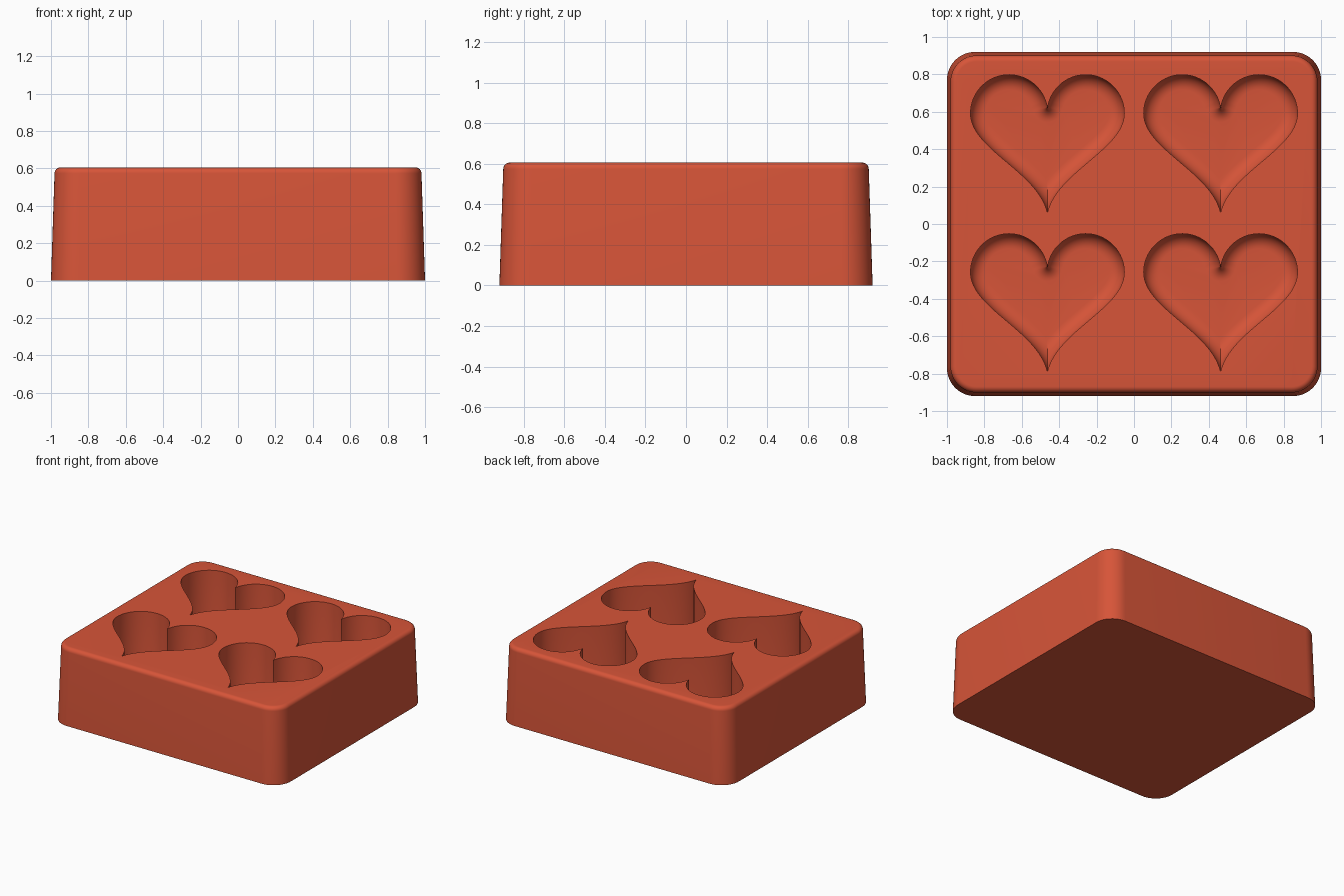
import bpy, bmesh, math
from mathutils import Vector

cube = bpy.data.objects.get("Cube")
if cube:
    bpy.data.objects.remove(cube, do_unlink=True)

clay = bpy.data.materials.new("terracotta red")
clay.use_nodes = True
clay.diffuse_color = (0.68, 0.09, 0.04, 1)
clay.node_tree.nodes["Principled BSDF"].inputs["Base Color"].default_value = clay.diffuse_color

HEIGHT, FLOOR, COVE, STEPS = 0.605, 0.1, 0.08, 8


def loft(bm, rings):
    """Skin stacked rings of points and cap both ends."""
    loops = [[bm.verts.new(p) for p in ring] for ring in rings]
    for a, b in zip(loops, loops[1:]):
        for i in range(len(a)):
            j = (i + 1) % len(a)
            bm.faces.new((a[i], a[j], b[j], b[i]))
    bm.faces.new(loops[0])
    bm.faces.new(loops[-1])


def make_object(name, bm):
    bmesh.ops.remove_doubles(bm, verts=bm.verts, dist=0.0002)
    bmesh.ops.recalc_face_normals(bm, faces=bm.faces)
    mesh = bpy.data.meshes.new(name)
    bm.to_mesh(mesh)
    bm.free()
    mesh.materials.append(clay)
    ob = bpy.data.objects.new(name, mesh)
    bpy.context.collection.objects.link(ob)
    return ob


def rounded_rectangle(hx, hy, r, z, n=12):
    pts = []
    for k, (sx, sy) in enumerate(((1, 1), (-1, 1), (-1, -1), (1, -1))):
        for i in range(n + 1):
            a = math.pi / 2 * (k + i / n)
            pts.append((sx * (hx - r) + r * math.cos(a), sy * (hy - r) + r * math.sin(a), z))
    return pts


# Half of the heart outline: points paired with inward normals
def half_heart():
    notch = Vector((0, 0.624))
    # fan around the notch
    pairs = [(notch, Vector((math.sin(a), -math.cos(a))))
             for a in (math.pi / 2 * i / 8 for i in range(9))]
    # round lobe
    centre, r = Vector((0.205, 0.592)), 0.206
    for i in range(1, 33):
        a = math.radians(170 * (1 - i / 32))
        d = Vector((math.cos(a), math.sin(a)))
        pairs.append((centre + r * d, -d))
    # flowing side down to the tip
    p = [Vector(v) for v in ((0.411, 0.592), (0.411, 0.4), (0.05, 0.28), (0, 0.06))]
    for i in range(1, 33):
        t = i / 32
        s = 1 - t
        pos = s**3 * p[0] + 3 * s * s * t * p[1] + 3 * s * t * t * p[2] + t**3 * p[3]
        tan = s * s * (p[1] - p[0]) + 2 * s * t * (p[2] - p[1]) + t * t * (p[3] - p[2])
        tan.normalize()
        pairs.append((pos, Vector((tan.y, -tan.x))))
    return pairs


def heart_ring(pairs, inset, cx, dy, z):
    pts = [pos + nrm * inset for pos, nrm in pairs]
    # trim the inset side where it meets the centre line
    for i in range(len(pts) // 2, len(pts)):
        if pts[i].x <= 0:
            a, b = pts[i - 1], pts[i]
            t = a.x / (a.x - b.x) if a.x > b.x else 0
            pts[i:] = [Vector((0, a.y + (b.y - a.y) * t)) for _ in pts[i:]]
            break
    pts[0].x = pts[-1].x = 0
    full = pts + [Vector((-v.x, v.y)) for v in reversed(pts[1:-1])]
    return [(cx + v.x, v.y + dy, z) for v in full]


# Tapered block with a softened top edge
bm = bmesh.new()
edge = 0.032
rings = [rounded_rectangle(1, 0.92, 0.15, 0)]
for i in range(STEPS + 1):
    a = math.pi / 2 * i / STEPS
    d = edge * (1 - math.cos(a))
    rings.append(rounded_rectangle(0.981 - d, 0.901 - d, 0.14 - d,
                                   HEIGHT - edge + edge * math.sin(a)))
loft(bm, rings)
block = make_object("mould_block", bm)

# Four heart cavities with a coved floor
bm = bmesh.new()
outline = half_heart()
for cx in (-0.463, 0.463):
    for dy in (0, -0.85):
        rings = [heart_ring(outline, 0, cx, dy, HEIGHT + 0.1)]
        for i in range(STEPS + 1):
            a = math.pi / 2 * i / STEPS
            rings.append(heart_ring(outline, COVE * (1 - math.cos(a)), cx, dy,
                                    FLOOR + COVE * (1 - math.sin(a))))
        loft(bm, rings)
cutter = make_object("heart_cutter", bm)
cutter.hide_render = True

cut = block.modifiers.new("heart cavities", "BOOLEAN")
cut.operation = "DIFFERENCE"
cut.solver = "EXACT"
cut.object = cutter
bpy.ops.object.select_all(action="DESELECT")
bpy.context.view_layer.objects.active = block
block.select_set(True)
bpy.ops.object.modifier_apply(modifier=cut.name)
bpy.data.objects.remove(cutter, do_unlink=True)
bpy.ops.object.shade_smooth_by_angle(angle=math.radians(30))
